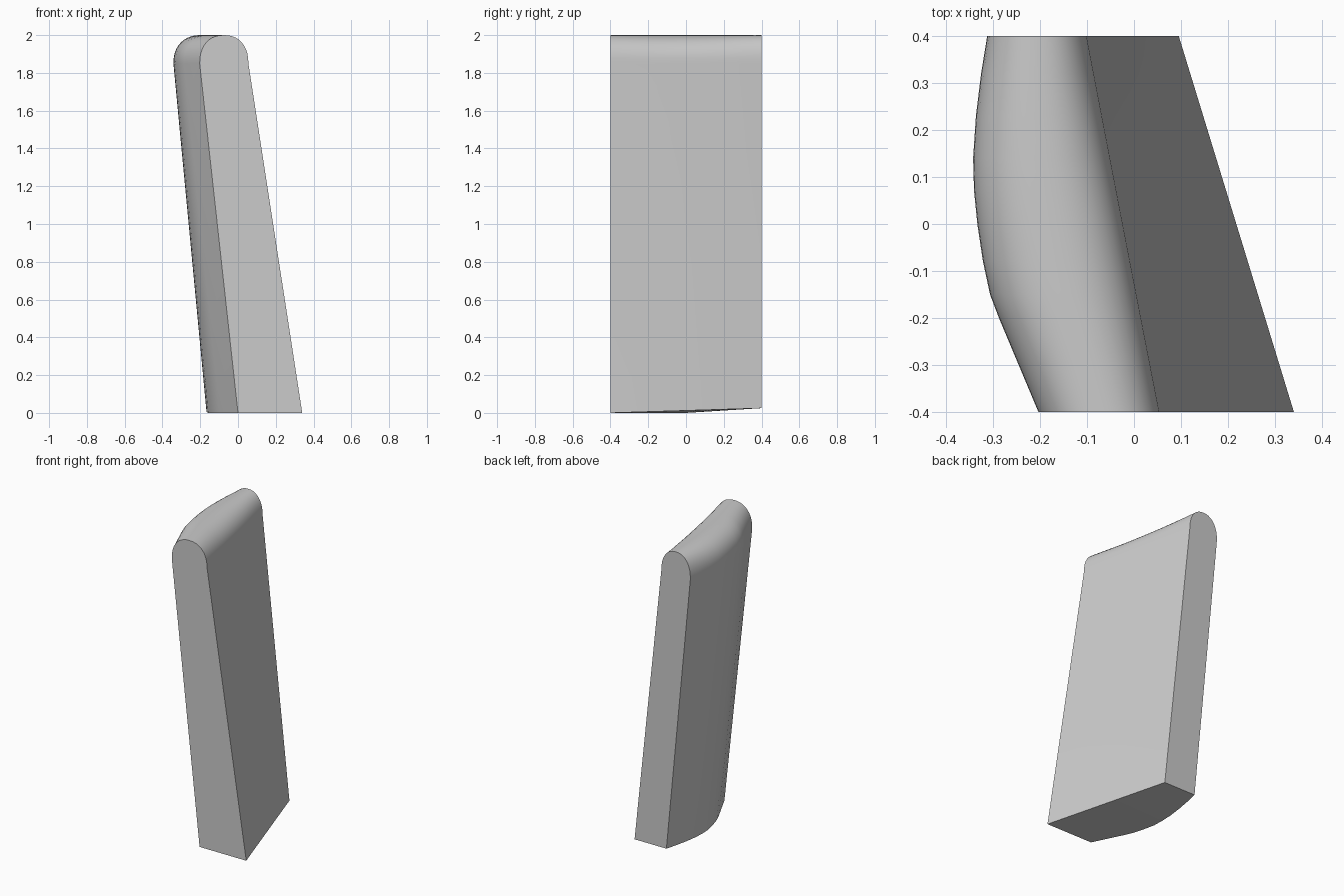
import bpy, bmesh, math

cube = bpy.data.objects.get("Cube")
if cube:
    bpy.data.objects.remove(cube, do_unlink=True)

# Plain grey material
grey = bpy.data.materials.new("light_grey")
grey.use_nodes = True
colour = (0.6, 0.6, 0.6, 1)
grey.diffuse_color = colour
grey.node_tree.nodes["Principled BSDF"].inputs["Base Color"].default_value = colour

# Bulged left edge at the shoulder: (y, x)
BULGE = [(-0.4, -0.203), (-0.3, -0.245), (-0.2, -0.287), (-0.15, -0.306),
         (-0.08, -0.321), (0, -0.333), (0.07, -0.34), (0.14, -0.342),
         (0.23, -0.336), (0.32, -0.325), (0.4, -0.312)]
ARC_STEPS = 20
SHOULDER = 1.85


def mix(a, b, t):
    return a + (b - a) * t


def section(y, left_top):
    """Tapered, leaning section with a rounded top, as (x, y, z) points."""
    t = (y + 0.4) / 0.8
    left_foot = left_top + mix(0.203, 0.175, min(1, t * 2))
    right_foot = mix(0.34, 0.095, t)
    right_top = mix(0.055, -0.1, t)
    middle, half = (left_top + right_top) / 2, (right_top - left_top) / 2
    points = [(left_foot, y, 0.025 * max(0, y / 0.4)), (right_foot, y, 0.025 * t)]
    power = 2 / 2.25
    for i in range(ARC_STEPS + 1):
        a = math.pi * i / ARC_STEPS
        c, s = math.cos(a), max(0, math.sin(a))
        x = middle + math.copysign(abs(c) ** power, c) * half
        points.append((x, y, SHOULDER + (2 - SHOULDER) * s ** power))
    return points


# Loft the sections from front to back and cap both ends
bm = bmesh.new()
rings = [[bm.verts.new(p) for p in section(y, x)] for y, x in BULGE]
for a, b in zip(rings, rings[1:]):
    for i in range(len(a)):
        j = (i + 1) % len(a)
        bm.faces.new((a[i], a[j], b[j], b[i]))
bm.faces.new(rings[0])
bm.faces.new(rings[-1])
bmesh.ops.recalc_face_normals(bm, faces=bm.faces)

mesh = bpy.data.meshes.new("leaning_panel")
bm.to_mesh(mesh)
bm.free()
mesh.materials.append(grey)
panel = bpy.data.objects.new("leaning_panel", mesh)
bpy.context.collection.objects.link(panel)

# Smooth the bulge and rounded top, keep the rims sharp
bpy.ops.object.select_all(action='DESELECT')
panel.select_set(True)
bpy.context.view_layer.objects.active = panel
bpy.ops.object.shade_smooth_by_angle(angle=math.radians(35))
